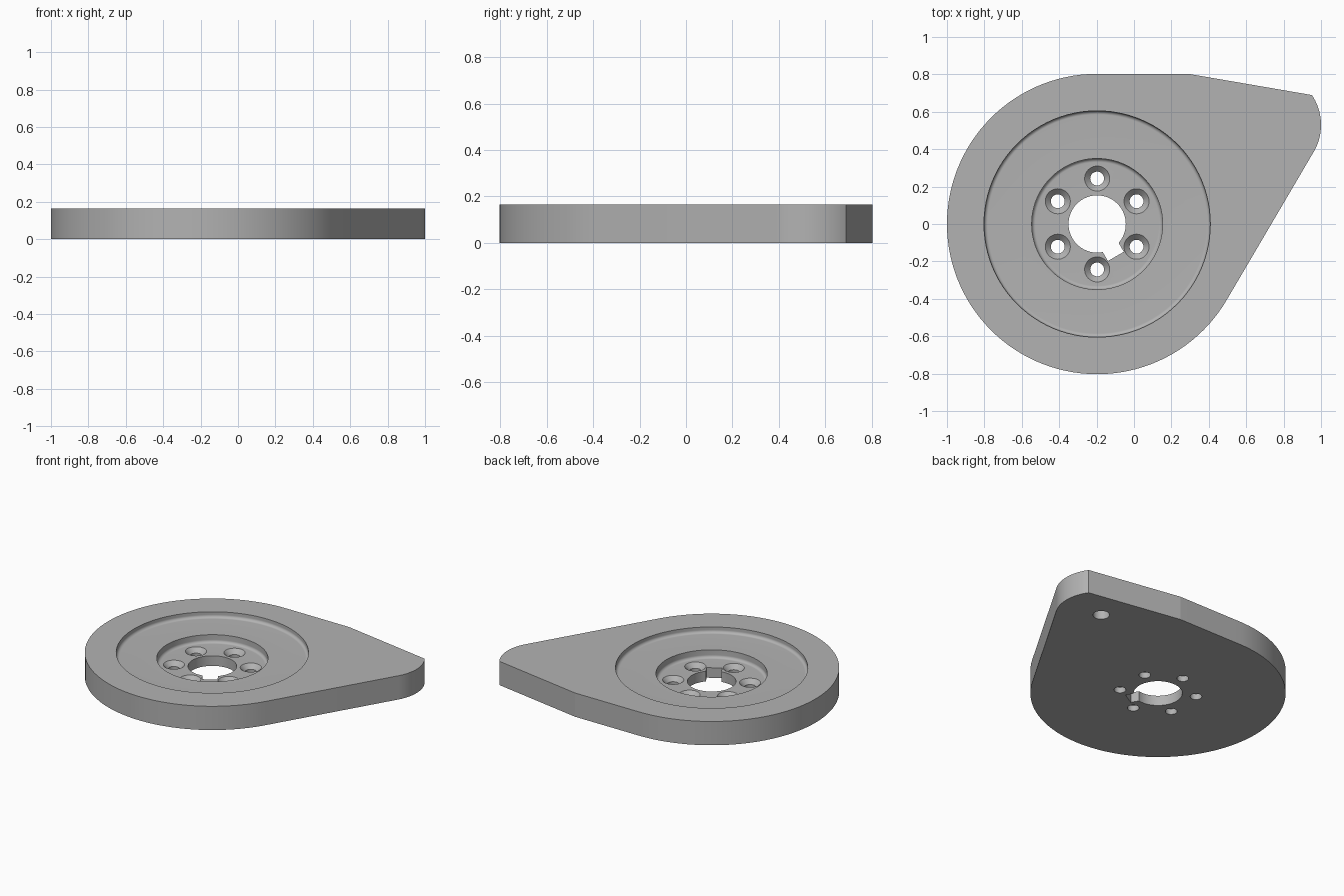
import bpy, bmesh
from math import pi, sin, cos, radians
from mathutils import Vector, Matrix

cube = bpy.data.objects.get("Cube")
if cube:
    bpy.data.objects.remove(cube, do_unlink=True)

HEIGHT = 0.165
CX = -0.197            # disc centre
R = 0.803              # disc radius
STEP1, STEP2 = 0.125, 0.07   # floor heights of the two recesses

metal = bpy.data.materials.new("grey metal")
metal.use_nodes = True
GREY = (0.45, 0.45, 0.45, 1)
metal.diffuse_color = GREY
metal.node_tree.nodes["Principled BSDF"].inputs["Base Color"].default_value = GREY


def make_object(name, bm):
    bmesh.ops.recalc_face_normals(bm, faces=bm.faces)
    mesh = bpy.data.meshes.new(name)
    bm.to_mesh(mesh)
    bm.free()
    mesh.materials.append(metal)
    obj = bpy.data.objects.new(name, mesh)
    bpy.context.collection.objects.link(obj)
    return obj


def arc(cx, cy, r, start, end, steps):
    """Points on an arc, angles in degrees."""
    angles = [radians(start + (end - start) * i / steps) for i in range(steps + 1)]
    return [(cx + r * cos(a), cy + r * sin(a)) for a in angles]


def lathe(name, profile, x, y, segments):
    """Closed solid of revolution from (radius, z) points, bottom to top."""
    bm = bmesh.new()
    rings = [[bm.verts.new((x + r * cos(2 * pi * i / segments),
                            y + r * sin(2 * pi * i / segments), z))
              for i in range(segments)] for r, z in profile]
    for low, high in zip(rings, rings[1:]):
        for i in range(segments):
            j = (i + 1) % segments
            bm.faces.new((low[i], low[j], high[j], high[i]))
    bm.faces.new(rings[0][::-1])
    bm.faces.new(rings[-1])
    return make_object(name, bm)


def cut(target, cutter):
    cutter.hide_render = True
    mod = target.modifiers.new("cut", "BOOLEAN")
    mod.operation = "DIFFERENCE"
    mod.solver = "EXACT"
    mod.object = cutter
    bpy.context.view_layer.objects.active = target
    bpy.ops.object.modifier_apply(modifier=mod.name)
    bpy.data.objects.remove(cutter, do_unlink=True)


# Plate: disc with a straight top shoulder and a rounded tip
outline = arc(CX, 0, R, 90, 330, 80)
outline += arc(0.715, 0.53, 0.285, -30, 34, 20)
outline.append((0.29, R))
bm = bmesh.new()
base = bm.faces.new([bm.verts.new((x, y, 0)) for x, y in outline])
top = bmesh.ops.extrude_face_region(bm, geom=[base])["geom"]
bmesh.ops.translate(bm, vec=(0, 0, HEIGHT),
                    verts=[v for v in top if isinstance(v, bmesh.types.BMVert)])
plate = make_object("cam_plate", bm)

# Two stepped recesses with filleted floors, and the centre bore
FILLET = 0.02
profile = [(0.153, -0.1), (0.153, STEP2)]
for radius, floor, top_z in ((0.35, STEP2, STEP1), (0.605, STEP1, HEIGHT + 0.1)):
    profile += arc(radius - FILLET, floor + FILLET, FILLET, -90, 0, 12)
    profile.append((radius, top_z))
cut(plate, lathe("recess_cutter", profile, CX, 0, 96))

# Keyway beside the bore
bm = bmesh.new()
direction = radians(-60)
bmesh.ops.create_cube(bm, size=1, matrix=(
    Matrix.Translation((CX, 0, 0)) @ Matrix.Rotation(direction, 4, "Z")
    @ Matrix.Translation((0.15, 0, 0)) @ Matrix.Diagonal((0.1, 0.098, 0.6, 1))))
cut(plate, make_object("keyway_cutter", bm))

# Six countersunk bolt holes
drill = [(0.037, -0.1), (0.037, STEP2 - 0.03), (0.067, STEP2), (0.067, STEP2 + 0.02)]
for k in range(6):
    a = radians(30 + 60 * k)
    cut(plate, lathe("bolt_cutter", drill, CX + 0.243 * cos(a), 0.243 * sin(a), 48))

# Blind pin hole under the tip
cut(plate, lathe("pin_cutter", [(0.052, -0.1), (0.052, 0.1)], 0.71, 0.525, 48))

# Smooth round walls, keep real corners sharp
bpy.ops.object.select_all(action="DESELECT")
plate.select_set(True)
bpy.context.view_layer.objects.active = plate
bpy.ops.object.shade_smooth_by_angle(angle=radians(8.5))
